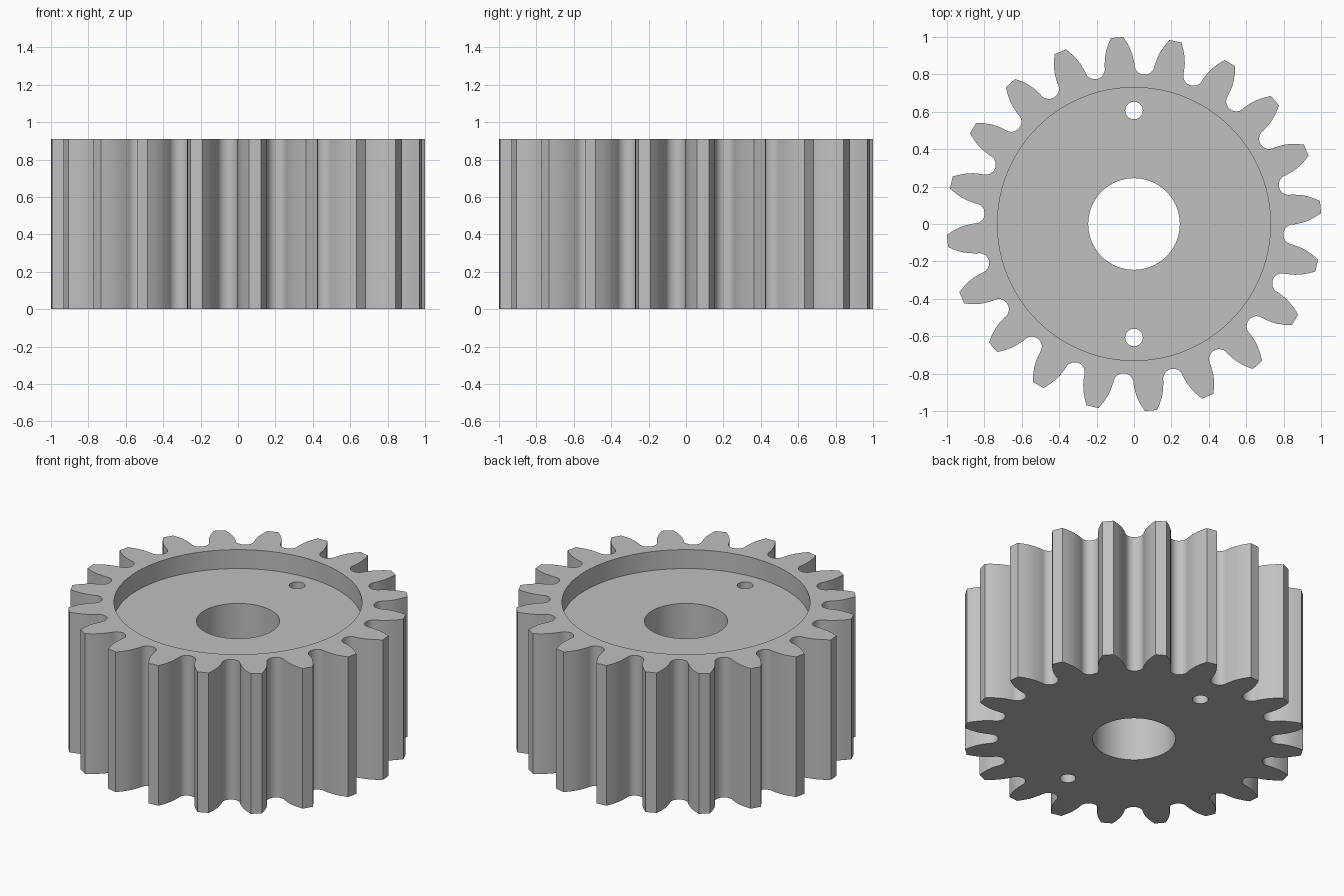
import bpy, bmesh
from math import cos, sin, pi, radians, sqrt

cube = bpy.data.objects.get("Cube")
if cube:
    bpy.data.objects.remove(cube, do_unlink=True)

TEETH, HEIGHT, FLOOR = 20, 0.91, 0.787
TIP_R, ROOT_R, FILLET_R = 1.002, 0.80, 0.054
PITCH = 2 * pi / TEETH
FIRST = radians(5.2)

steel = bpy.data.materials.new("grey steel")
steel.use_nodes = True
grey = (0.53, 0.53, 0.53, 1)
steel.diffuse_color = grey
steel.node_tree.nodes["Principled BSDF"].inputs["Base Color"].default_value = grey


def turn(point, angle):
    r, t = point
    return (r * cos(angle) - t * sin(angle), r * sin(angle) + t * cos(angle))


def gear_outline():
    # one flank as (radius, half width), from the root upwards
    flank = [(0.87, 0.078), (0.90, 0.074), (0.93, 0.066), (0.965, 0.052)]
    flank.append((sqrt(TIP_R ** 2 - 0.033 ** 2), 0.033))
    outline = []
    for i in range(TEETH):
        a = FIRST + i * PITCH
        outline += [turn((r, -w), a) for r, w in flank]
        outline += [turn((r, w), a) for r, w in reversed(flank)]
        # rounded root between this tooth and the next
        for k in range(13):
            b = pi * k / 12
            root = (ROOT_R + FILLET_R * (1 - sin(b)), -FILLET_R * cos(b))
            outline.append(turn(root, a + PITCH / 2))
    return outline


def prism(name, outline, z0, z1):
    bm = bmesh.new()
    base = bm.faces.new([bm.verts.new((x, y, z0)) for x, y in outline])
    ext = bmesh.ops.extrude_face_region(bm, geom=[base])
    top = [v for v in ext["geom"] if isinstance(v, bmesh.types.BMVert)]
    bmesh.ops.translate(bm, verts=top, vec=(0, 0, z1 - z0))
    bmesh.ops.recalc_face_normals(bm, faces=bm.faces)
    mesh = bpy.data.meshes.new(name)
    bm.to_mesh(mesh)
    bm.free()
    mesh.materials.append(steel)
    obj = bpy.data.objects.new(name, mesh)
    bpy.context.collection.objects.link(obj)
    return obj


def circle(radius, y, sides):
    return [(radius * cos(2 * pi * k / sides), y + radius * sin(2 * pi * k / sides))
            for k in range(sides)]


gear = prism("gear", gear_outline(), 0, HEIGHT)

# top recess, centre bore and two pin holes
cutters = [
    prism("recess_cutter", circle(0.73, 0, 96), FLOOR, HEIGHT + 0.1),
    prism("bore_cutter", circle(0.245, 0, 64), -0.1, HEIGHT + 0.2),
    prism("back_pin_cutter", circle(0.047, 0.607, 32), -0.1, HEIGHT + 0.2),
    prism("front_pin_cutter", circle(0.047, -0.607, 32), -0.1, HEIGHT + 0.2),
]
bpy.ops.object.select_all(action='DESELECT')
gear.select_set(True)
bpy.context.view_layer.objects.active = gear
for cutter in cutters:
    cut = gear.modifiers.new(cutter.name, 'BOOLEAN')
    cut.operation = 'DIFFERENCE'
    cut.solver = 'EXACT'
    cut.object = cutter
    bpy.ops.object.modifier_apply(modifier=cut.name)
    bpy.data.objects.remove(cutter, do_unlink=True)

bpy.ops.object.shade_smooth_by_angle(angle=radians(30))
